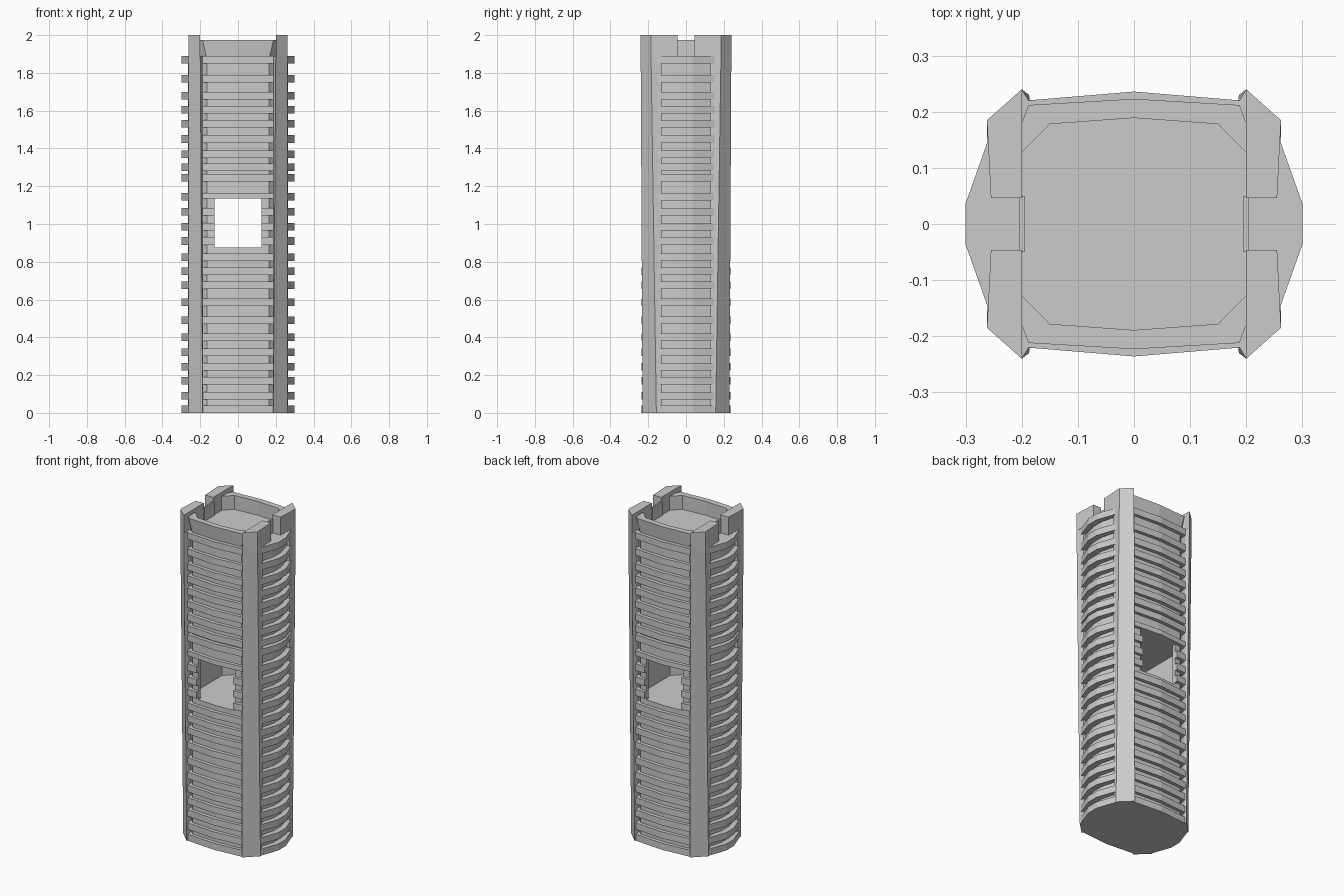
import bpy, bmesh

cube = bpy.data.objects.get("Cube")
if cube:
    bpy.data.objects.remove(cube, do_unlink=True)

stone = bpy.data.materials.new("pale grey stone")
stone.use_nodes = True
GREY = (0.6, 0.6, 0.6, 1)
stone.diffuse_color = GREY
stone.node_tree.nodes["Principled BSDF"].inputs["Base Color"].default_value = GREY

ROOF, SILL, HEAD, WIN = 1.89, 0.875, 1.135, 0.125
X_SIDES = [(1, 1), (-1, 1)]
Y_SIDES = [(1, 1), (1, -1)]
CORNERS = [(1, 1), (-1, 1), (1, -1), (-1, -1)]


def loft(bm, low, high, z0, z1, signs=((1, 1),)):
    """Closed solid between two outlines, repeated with mirrored signs."""
    for sx, sy in signs:
        a = [bm.verts.new((x * sx, y * sy, z0)) for x, y in low]
        b = [bm.verts.new((x * sx, y * sy, z1)) for x, y in high]
        bm.faces.new(a[::-1])
        bm.faces.new(b)
        for i in range(len(a)):
            j = (i + 1) % len(a)
            bm.faces.new((a[i], a[j], b[j], b[i]))


def prism(bm, outline, z0, z1, signs=((1, 1),)):
    loft(bm, outline, outline, z0, z1, signs)


def finish(bm, name):
    bmesh.ops.recalc_face_normals(bm, faces=bm.faces)
    me = bpy.data.meshes.new(name)
    bm.to_mesh(me)
    bm.free()
    me.materials.append(stone)
    bpy.context.collection.objects.link(bpy.data.objects.new(name, me))


def both_x(half):
    """Complete an outline by mirroring it across x = 0."""
    return half + [(-x, y) for x, y in reversed(half) if x > 0]


def both_y(half):
    return half + [(x, -y) for x, y in reversed(half)]


# Recessed tower core, solid below and above the open room
quarter = [(0.165, 0.203), (0.2, 0.17), (0.24, 0.13), (0.265, 0.035)]
right = [(0, 0.213)] + both_y(quarter) + [(0, -0.213)]
core = right + [(-x, y) for x, y in reversed(right[1:-1])]
bm = bmesh.new()
prism(bm, core, 0, SILL)
prism(bm, core, HEAD, ROOF)
finish(bm, "tower_core")

# Room side walls with window jambs
outer = both_y([(WIN, 0.206)] + quarter)
inner = both_y([(WIN, 0.185), (0.15, 0.18), (0.2, 0.13)])
bm = bmesh.new()
prism(bm, outer + inner[::-1], SILL, HEAD, X_SIDES)
finish(bm, "room_walls")

# Floor bands on all four faces, interrupted by the window
LEVELS = [0.02, 0.09, 0.17, 0.245, 0.32, 0.40, 0.49, 0.585, 0.675, 0.75, 0.825, 0.91,
          0.985, 1.065, 1.145, 1.245, 1.30, 1.37, 1.45, 1.53, 1.605, 1.68, 1.77, 1.87]
side_band = both_y([(0.22, 0.16), (0.258, 0.155), (0.3, 0.037)])
face_band = both_x([(0, 0.236), (0.192, 0.22), (0.192, 0.175), (0.15, 0.19)])
jamb_band = [(WIN, 0.225), (0.192, 0.22), (0.192, 0.185), (WIN, 0.19)]
sides, faces = bmesh.new(), bmesh.new()
for z in LEVELS:
    z0, z1 = z - 0.02, z + 0.02
    prism(sides, side_band, z0, z1, X_SIDES)
    if SILL < z < HEAD:
        prism(faces, jamb_band, z0, z1, CORNERS)
    else:
        prism(faces, face_band, max(z0, HEAD) if z > HEAD else z0, z1, Y_SIDES)
finish(sides, "side_bands")
finish(faces, "face_bands")

# Corner piers, flaring slightly upward
pier_low = [(0.185, 0.215), (0.187, 0.23), (0.262, 0.157), (0.255, 0.13), (0.205, 0.13)]
pier_high = [(0.188, 0.22), (0.2, 0.24), (0.262, 0.185), (0.258, 0.13), (0.205, 0.13)]
bm = bmesh.new()
loft(bm, pier_low, pier_high, 0, ROOF, CORNERS)
finish(bm, "corner_piers")

# Raised pier heads beside the roof notches
head = [(0.2, 0.24), (0.262, 0.185), (0.255, 0.046), (0.2, 0.046)]
bm = bmesh.new()
prism(bm, head, ROOF, 2.0, CORNERS)
finish(bm, "pier_heads")

# Leaning front and back parapets
inside = [(0.2, 0.127), (0.15, 0.178), (0, 0.189)]
foot = [(0, 0.213), (0.168, 0.203), (0.2, 0.17)]
rim = [(0, 0.223), (0.188, 0.212), (0.2, 0.18)]


def wall(outside, inner_edge):
    half = outside + inner_edge
    return half + [(-x, y) for x, y in reversed(half[1:-1])]


bm = bmesh.new()
loft(bm, wall(foot, inside), wall(rim, inside), ROOF, 1.975, Y_SIDES)
finish(bm, "roof_parapets")

# Thin screens closing the roof notches
bm = bmesh.new()
prism(bm, both_y([(0.194, 0.05), (0.204, 0.05)])[:2] + [(0.204, -0.05), (0.194, -0.05)],
      ROOF, 1.975, X_SIDES)
finish(bm, "notch_screens")
